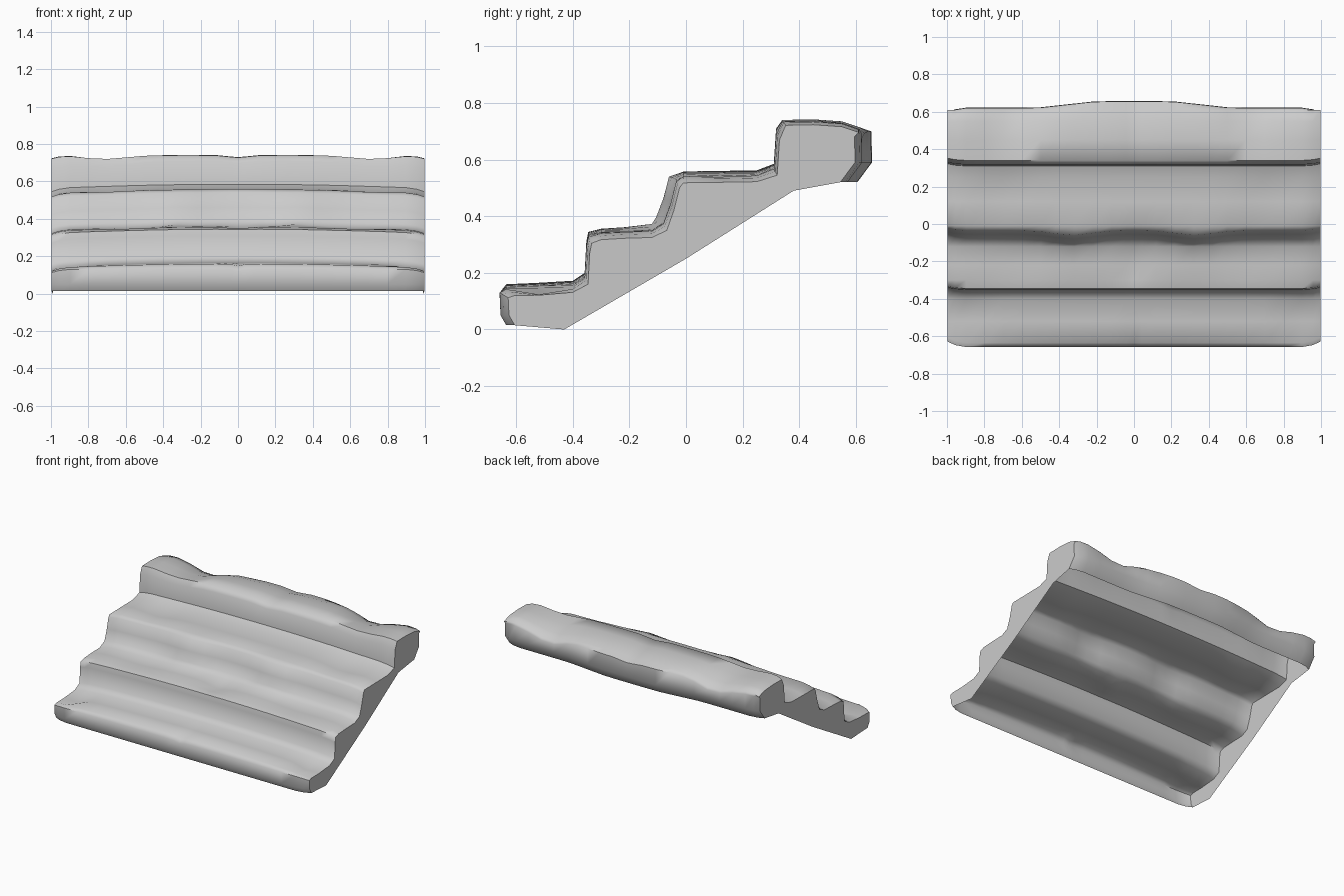
import bpy, bmesh, math

if "Cube" in bpy.data.objects:
    bpy.data.objects.remove(bpy.data.objects["Cube"])

# Centre stair profile (y, z) from front bottom edge to back bottom edge
PROFILE = [(-.635, .015), (-.655, .05), (-.658, .13), (-.635, .16), (-.52, .165),
           (-.40, .172), (-.358, .20), (-.352, .31), (-.345, .345), (-.30, .357),
           (-.22, .362), (-.12, .365), (-.08, .39), (-.055, .46), (-.035, .54),
           (-.01, .558), (.12, .56), (.25, .562), (.31, .585), (.318, .71),
           (.34, .74), (.45, .742), (.55, .735), (.61, .715), (.655, .70),
           (.657, .59), (.605, .52)]
# Lower edge of the open underside along each side wall
RIM = [(.38, .49), (0, .25), (-.43, 0)]
XS = [0, .04, .12, .22, .32, .42, .5, .6, .7, .8, .9, .96, 1.0]


def bump(x, y, cx, cy, rx, ry, h):
    return h * math.exp(-((x - cx) / rx) ** 2 - ((y - cy) / ry) ** 2)


def worn(x, i):
    """Worn stone version of profile point i at distance x from the centre."""
    y, z = PROFILE[i]
    edge = max(0, (x - .9) / .1)
    if 2 < i < 24:
        z -= .022 * x * x if i < 20 else 0
    # back wall bulges in the middle
    if i >= 24:
        t = min(1, max(0, (x - .2) / .32))
        y -= .035 * t
    # scooped treads
    if 3 < i < 19:
        z += bump(x, y, 0, -.22, .09, .07, -.025)
        z += bump(x, y, .9, -.52, .07, .09, -.03)
        z += bump(x, y, .72, .12, .13, .1, -.022)
        z += bump(x, y, .33, -.1, .08, .05, .012)
        z += bump(x, y, .6, -.2, .15, .08, -.012)
    # third riser leans forward beside the centre
    if 11 < i < 15:
        y += bump(x, 0, .33, 0, .14, 1, -.025)
    # dips in the top slab
    if 19 <= i <= 24:
        z += bump(x, 0, .72, 0, .16, 1, -.02) + bump(x, 0, 0, 0, .07, 1, -.012)
    if 20 < i <= 24:
        z += bump(x, y, .62, .62, .14, .15, -.045)
    # centre notch on the first nosing
    if 2 <= i <= 3:
        z += bump(x, 0, 0, 0, .03, 1, -.012)
    # rounded outer ends
    if edge:
        if 2 <= i <= 24:
            z -= .018 * edge * edge
        if i < 4:
            y += .03 * edge * edge
        elif i >= 24:
            y -= .025 * edge * edge
        elif i in (6, 7, 8, 12, 13, 14, 18, 19, 20):
            y += .012 * edge * edge
    return y, z


# Stepped shell lofted across the width
bm = bmesh.new()
cols = []
for x in [-v for v in XS[:0:-1]] + XS:
    cols.append([bm.verts.new((x * .997, *worn(abs(x), i))) for i in range(len(PROFILE))])
for a, b in zip(cols, cols[1:]):
    for i in range(len(PROFILE) - 1):
        bm.faces.new((a[i], b[i], b[i + 1], a[i + 1]))

# Side walls closing the steps down to the sloping rim
for col, s in ((cols[0], -1), (cols[-1], 1)):
    rim = [bm.verts.new((s * .99, y, z)) for y, z in RIM]
    bm.faces.new(col + rim)
bmesh.ops.recalc_face_normals(bm, faces=bm.faces)
if sum(f.normal.z * f.calc_area() for f in bm.faces) < 0:
    bmesh.ops.reverse_faces(bm, faces=bm.faces)

mesh = bpy.data.meshes.new("stone_steps")
bm.to_mesh(mesh)
bm.free()
steps = bpy.data.objects.new("stone_steps", mesh)
bpy.context.collection.objects.link(steps)
bpy.context.view_layer.objects.active = steps
steps.select_set(True)
bpy.ops.object.shade_smooth_by_angle(angle=math.radians(60))
